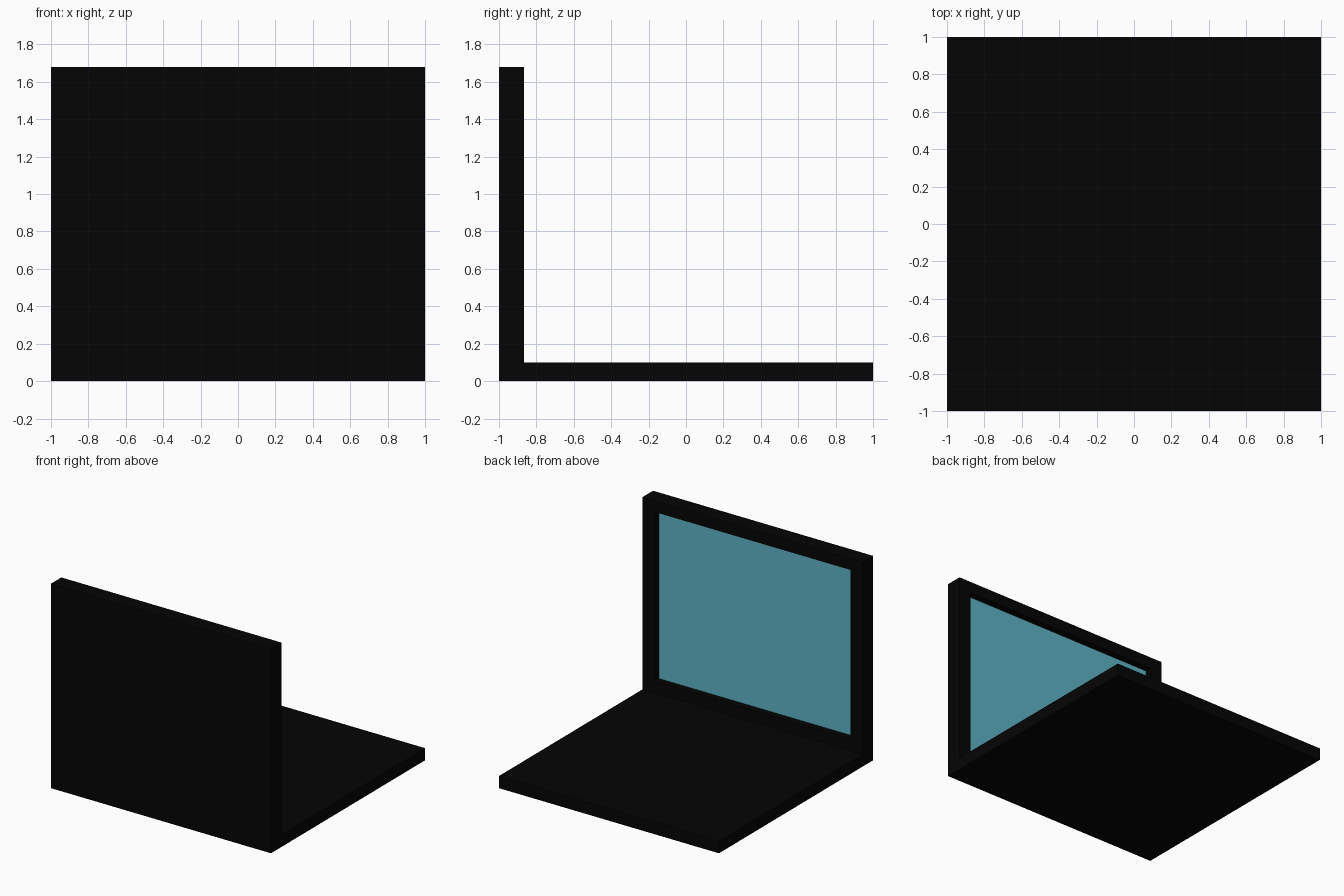
import bpy
import bmesh

if "Cube" in bpy.data.objects:
    bpy.data.objects.remove(bpy.data.objects["Cube"])


def material(name, rgb):
    m = bpy.data.materials.new(name)
    m.diffuse_color = (*rgb, 1.0)
    m.use_nodes = True
    m.node_tree.nodes["Principled BSDF"].inputs["Base Color"].default_value = m.diffuse_color
    return m


BLACK = material("matte black", (0.0015, 0.0015, 0.0015))
BLUE = material("screen teal", (0.11, 0.455, 0.555))

LID_Y = -0.865   # inner face of the lid
BASE_Z = 0.10    # top of the base
TOP_Z = 1.68     # top of the lid
DEPTH = 0.055    # how far the display sits behind the rim

# L-shaped shell: base slab and upright lid in one extruded profile
me = bpy.data.meshes.new("laptop_shell")
ob = bpy.data.objects.new("laptop_shell", me)
bpy.context.collection.objects.link(ob)
me.materials.append(BLACK)
me.materials.append(BLUE)
profile = [(-1, 0), (1, 0), (1, BASE_Z), (LID_Y, BASE_Z), (LID_Y, TOP_Z), (-1, TOP_Z)]
bm = bmesh.new()
outline = bm.faces.new([bm.verts.new((-1, y, z)) for y, z in profile])
side = bmesh.ops.extrude_face_region(bm, geom=[outline])
for v in side["geom"]:
    if isinstance(v, bmesh.types.BMVert):
        v.co.x = 1
bmesh.ops.recalc_face_normals(bm, faces=bm.faces)
bm.normal_update()

# Recessed display in the inner face of the lid
face = next(f for f in bm.faces
            if f.normal.y > 0.9 and abs(f.calc_center_median().y - LID_Y) < 1e-4)


def fit(f, half_x, z0, z1, y):
    """Move a rectangular face to the given extents."""
    c = f.calc_center_median()
    for v in f.verts:
        v.co = (half_x if v.co.x > 0 else -half_x, y, z1 if v.co.z > c.z else z0)


for y in (LID_Y, LID_Y - DEPTH):   # rim, then recess walls
    bmesh.ops.inset_individual(bm, faces=[face], thickness=0.01)
    fit(face, 0.89, 0.197, 1.586, y)
face.material_index = 1

bm.to_mesh(me)
bm.free()
